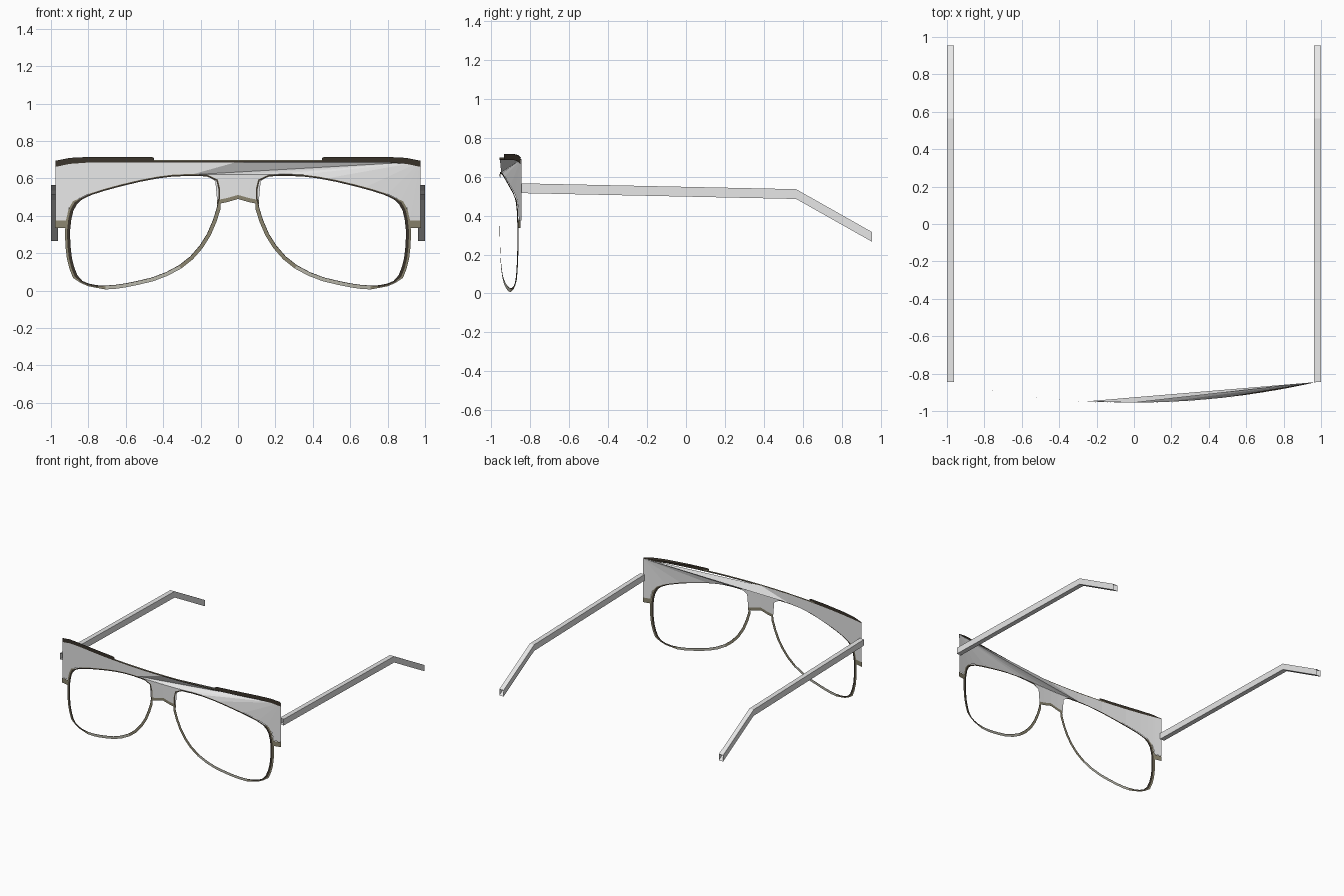
import bpy
from mathutils import Vector

cube = bpy.data.objects.get("Cube")
if cube:
    bpy.data.objects.remove(cube)


def material(name, rgb):
    m = bpy.data.materials.new(name)
    m.use_nodes = True
    m.diffuse_color = (*rgb, 1)
    m.node_tree.nodes["Principled BSDF"].inputs["Base Color"].default_value = (*rgb, 1)
    return m


GREY = material("light grey", (0.8, 0.8, 0.8))
DARK = material("dark brown", (0.043, 0.034, 0.024))
OLIVE = material("olive metal", (0.26, 0.235, 0.16))
PALE = material("pale metal", (0.48, 0.47, 0.4))


def wrap(x, z, lift=0.0):
    """Place a flat outline point on the bowed front of the frame."""
    return (x, -0.955 + 0.11 * (x / 0.975) ** 2 - lift, z)


def build(name, verts, faces, mats, indices=None):
    mesh = bpy.data.meshes.new(name)
    mesh.from_pydata(verts, [], faces)
    for m in mats:
        mesh.materials.append(m)
    for i, p in enumerate(mesh.polygons):
        p.material_index = indices[i] if indices else 0
    ob = bpy.data.objects.new(name, mesh)
    bpy.context.collection.objects.link(ob)
    return ob


def band(name, rows, mat, lift=0.0):
    """Strips of quads between outlines with matching points, lowest first."""
    n = len(rows[0])
    verts = [wrap(x, z, lift) for row in rows for x, z in row]
    faces = [(r + i, r + i + 1, r + n + i + 1, r + n + i)
             for r in range(0, n * (len(rows) - 1), n) for i in range(n - 1)]
    return build(name, verts, faces, [mat])


def fan(name, apex, points, mat, lift=0.0):
    """Flat triangles spreading from one corner."""
    verts = [wrap(*p, lift) for p in [apex] + points]
    faces = [(0, i + 1, i) for i in range(1, len(points))]
    return build(name, verts, faces, [mat])


def mirror(points):
    return [(-x, z) for x, z in points]


# Brow panel: curved on one half, long flat facets on the other
edge = [(-0.975, 0.375), (-0.92, 0.375), (-0.905, 0.44), (-0.87, 0.483), (-0.8, 0.516),
        (-0.68, 0.553), (-0.47, 0.6), (-0.31, 0.618), (-0.25, 0.62)]
top = [(x, 0.69) for x, z in edge]
band("brow_right", [edge + [(0, 0.69)], top + [(0, 0.691)]], GREY)
inner = [(-0.16, 0.62), (0, 0.62), (0.16, 0.62)]
fan("brow_left", (0.975, 0.69), mirror(edge[:-1]) + inner[::-1] + [edge[-1], (0, 0.69)], GREY)

# Bridge between the lens openings, with a metal lower edge
arch = [(-0.112, 0.485), (-0.06, 0.495), (0, 0.512), (0.06, 0.495), (0.112, 0.485)]
waist = [(x * 1.08, 0.585) for x, z in arch]
band("bridge", [arch, waist, [(x * 1.5, 0.62) for x, z in arch]], GREY)
band("bridge_edge", [[(x, z - 0.022) for x, z in arch], arch], OLIVE)

# Dark trim on the upper corners and the thin line joining them
low = [(-0.975, 0.662), (-0.9, 0.678), (-0.8, 0.685), (-0.6, 0.685), (-0.46, 0.685), (-0.45, 0.69)]
high = [(-0.975, 0.695), (-0.9, 0.71), (-0.8, 0.715), (-0.6, 0.716), (-0.46, 0.715), (-0.45, 0.71)]
band("top_trim_right", [low, high], DARK, 0.003)
band("top_trim_left", [mirror(low), mirror(high)], DARK, 0.003)
fan("top_trim_facets", (0.975, 0.695), mirror(high[1:]), DARK)
line = [(x / 10, 0.685) for x in range(-5, 6)]
band("top_line_dark", [line, [(x, 0.692) for x, z in line]], DARK, 0.002)
band("top_line", [[(x, 0.692) for x, z in line], [(x, 0.698) for x, z in line]], OLIVE, 0.002)

# Lens rims
opening = [(-0.12, 0.61), (-0.31, 0.615), (-0.47, 0.595), (-0.68, 0.545), (-0.82, 0.50),
           (-0.875, 0.45), (-0.897, 0.355), (-0.897, 0.25), (-0.885, 0.15), (-0.85, 0.06),
           (-0.78, 0.03), (-0.685, 0.027), (-0.58, 0.042), (-0.42, 0.08), (-0.28, 0.155),
           (-0.18, 0.27), (-0.12, 0.41), (-0.10, 0.52)]


def soften(points):
    out = []
    for i, p in enumerate(points):
        a, b = Vector(p), Vector(points[(i + 1) % len(points)])
        out += [a.lerp(b, 0.25), a.lerp(b, 0.75)]
    return out


def rim_widths(p):
    """Dark lining and full width at a point of the opening."""
    if p.y > 0.47:
        return 0.008, 0.01
    if p.x < -0.84:
        return 0.016, 0.027
    if p.x < -0.71:
        return 0.009, 0.014
    return 0.003, 0.021


def rim(name, side):
    pts = soften(opening)
    n = len(pts)
    loops = [[], [], []]
    for i, p in enumerate(pts):
        t = (pts[(i + 1) % n] - pts[i - 1]).normalized()
        out = Vector((t.y, -t.x))
        if out.dot(p - Vector((-0.5, 0.33))) < 0:
            out = -out
        lining, width = rim_widths(p)
        for loop, d in zip(loops, (0, lining, width)):
            q = p + out * d
            loop.append(wrap(side * q.x, q.y, 0.003))
    faces, index = [], []
    for r in range(2):
        for i in range(n):
            j = (i + 1) % n
            f = (r * n + i, r * n + j, r * n + n + j, r * n + n + i)
            faces.append(f if side > 0 else f[::-1])
            pale = pts[i].y < 0.13 and -0.72 < pts[i].x < -0.3
            index.append(1 if r == 0 else 2 if pale else 0)
    build(name, sum(loops, []), faces, [OLIVE, DARK, PALE], index)


rim("rim_right", 1)
rim("rim_left", -1)


# Hinge tabs and bent, open-ended temple arms
def arm(name, side):
    verts = []
    for y, z in ((-0.845, 0.515), (0.565, 0.485), (0.955, 0.265)):
        verts += [(side * x, y, z + h) for x, h in ((0.962, 0), (1, 0), (1, 0.05), (0.962, 0.05))]
    faces = []
    for r in (0, 4):
        for i in range(4):
            j = (i + 1) % 4
            f = (r + i, r + j, r + 4 + j, r + 4 + i)
            faces.append(f[::-1] if side > 0 else f)
    build(name, verts, faces, [GREY])


for label, side in (("right", -1), ("left", 1)):
    arm("temple_arm_" + label, side)
    xs = sorted((side * 0.915, side * 0.94, side * 0.978))
    band("hinge_tab_" + label, [[(x, 0.335) for x in xs], [(x, 0.375) for x in xs]], OLIVE, 0.005)
